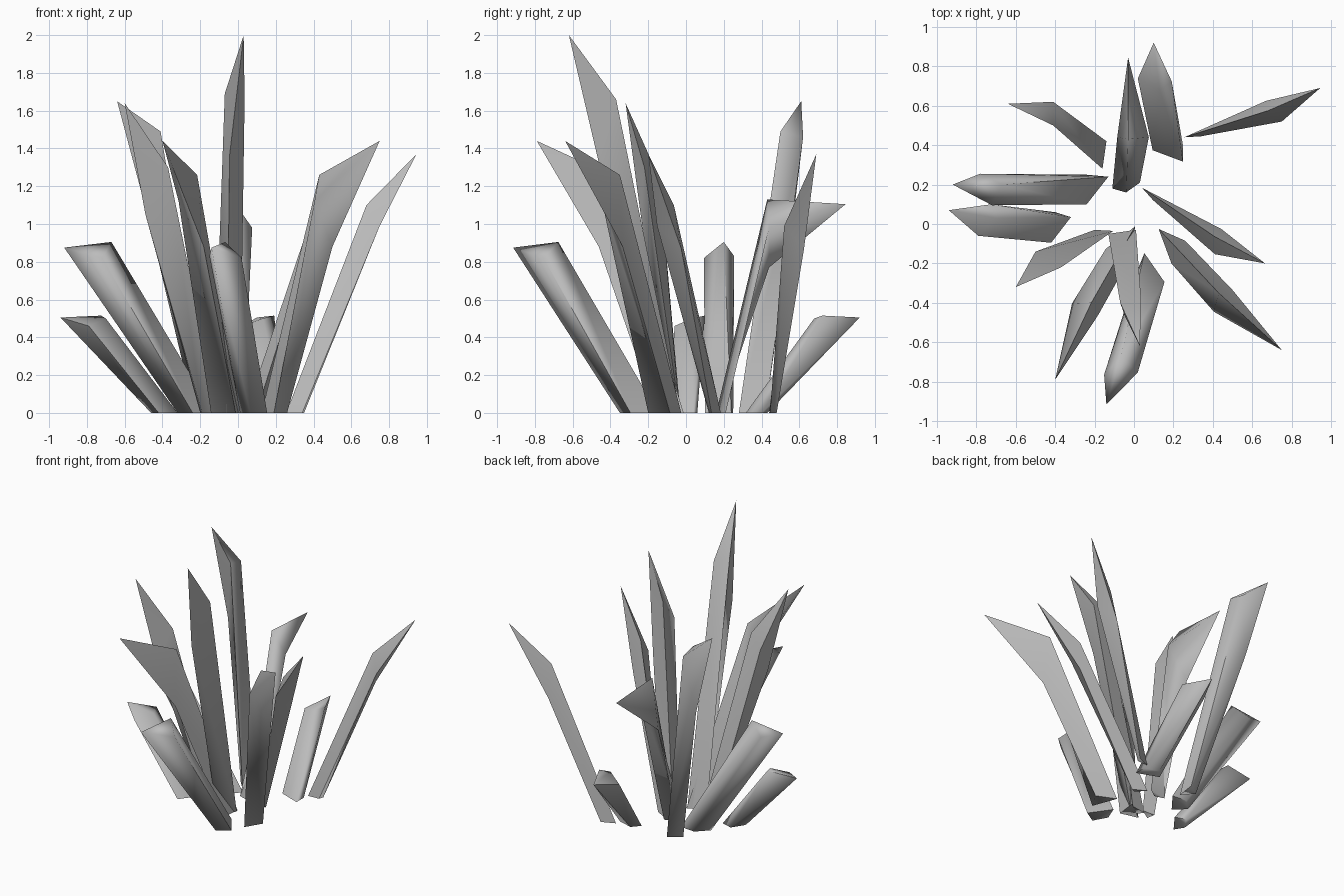
import bpy
import math
from mathutils import Matrix, Vector

default_cube = bpy.data.objects.get("Cube")
if default_cube:
    bpy.data.objects.remove(default_cube, do_unlink=True)

# One plain grey stone material
stone = bpy.data.materials.new("grey_crystal")
stone.use_nodes = True
grey = (0.5, 0.5, 0.5, 1)
stone.diffuse_color = grey
stone.node_tree.nodes["Principled BSDF"].inputs["Base Color"].default_value = grey


def crystal(name, tip, shoulders, foot):
    """Shard with a tip, three shoulders and a flat foot on the ground.
    A three-cornered foot gives a pointed prism; a fourth foot corner
    (the first one) runs straight up to the tip and gives a blunt, slanted end."""
    top = [Vector(p) for p in [tip] + shoulders]
    base = [Vector((x, y, 0)) for x, y in foot]
    count = len(foot)
    ring = list(range(4 - count, 4))
    floor = list(range(4, 4 + count))
    faces = [(0, 1, 2), (0, 2, 3), floor]
    if count == 3:
        faces.append((0, 3, 1))
    for i in range(count):
        j = (i + 1) % count
        faces.append((ring[i], ring[j], floor[j], floor[i]))
    mesh = bpy.data.meshes.new(name)
    mesh.from_pydata(top + base, [], faces)
    mesh.materials.append(stone)
    obj = bpy.data.objects.new(name, mesh)
    bpy.context.collection.objects.link(obj)
    # Make the faces point outwards, then smooth all but the sharpest edges
    bpy.ops.object.select_all(action="DESELECT")
    obj.select_set(True)
    bpy.context.view_layer.objects.active = obj
    bpy.ops.object.mode_set(mode="EDIT")
    bpy.ops.mesh.select_all(action="SELECT")
    bpy.ops.mesh.normals_make_consistent(inside=False)
    bpy.ops.object.mode_set(mode="OBJECT")
    bpy.ops.object.shade_smooth_by_angle(angle=math.radians(90))
    return obj


def turned_copy(source, name, degrees, old_tip, new_tip):
    """Copy a shard, turned about the vertical, with its tip moved to a new place."""
    copy = source.copy()
    copy.data = source.data.copy()
    copy.name = copy.data.name = name
    bpy.context.collection.objects.link(copy)
    turn = Matrix.Rotation(math.radians(degrees), 4, "Z")
    move_in = Matrix.Translation((-old_tip[0], -old_tip[1], 0))
    move_out = Matrix.Translation((new_tip[0], new_tip[1], 0))
    copy.data.transform(move_out @ turn @ move_in)


# Tallest shard, leaning to the front
crystal("tallest_crystal", (.03, -.62, 2),
        [(.035, -.37, 1.66), (-.07, -.4, 1.69), (-.045, -.47, 1.36)],
        [(.01, -.03), (-.13, -.05), (-.06, -.15)])

# Single shard leaning to the back
crystal("back_crystal", (-.03, .845, 1.105),
        [(-.085, .44, .77), (-.03, .43, 1.13), (.075, .44, .98)],
        [(-.11, .18), (-.04, .16), (.03, .21)])

# Tall shards on the right side
crystal("tall_back_right_crystal", (-.64, .61, 1.65),
        [(-.41, .62, 1.46), (-.41, .5, 1.49), (-.48, .57, 1.05)],
        [(-.14, .42), (-.16, .28), (-.23, .36)])
crystal("tall_front_right_crystal", (-.6, -.32, 1.64),
        [(-.5, -.14, 1.24), (-.37, -.22, 1.3), (-.49, -.24, 1.05)],
        [(-.2, -.03), (-.105, -.035), (-.19, -.09)])

# Broad shards leaning to the front
broad = crystal("broad_front_left_crystal", (.75, -.64, 1.44),
                [(.5, -.335, .88), (.43, -.35, 1.26), (.405, -.445, 1.12)],
                [(.26, -.085), (.125, -.025), (.19, -.2)])
turned_copy(broad, "broad_front_right_crystal", -73, (.75, -.64), (-.4, -.79))

# Slender shards on the left side
slender = crystal("slender_back_left_crystal", (.945, .69, 1.37),
                  [(.67, .625, .87), (.68, .575, 1.1), (.75, .52, .99)],
                  [(.35, .48), (.255, .44), (.34, .445)])
turned_copy(slender, "slender_front_left_crystal", -51.5, (.945, .69), (.665, -.2))

# Medium shards with blunt ends
medium = crystal("medium_right_crystal", (-.92, .2, .875),
                 [(-.78, .255, .83), (-.67, .2, .905), (-.72, .095, .82)],
                 [(-.32, .17), (-.24, .25), (-.13, .24), (-.24, .1)])
turned_copy(medium, "medium_front_crystal", 73, (-.92, .2), (-.14, -.915))

# Short shards with blunt ends
short = crystal("short_right_crystal", (-.94, .07, .505),
                [(-.725, .1, .515), (-.7, .03, .5), (-.79, -.06, .46)],
                [(-.46, -.03), (-.4, .06), (-.32, .035), (-.42, -.095)])
turned_copy(short, "short_back_crystal", -73, (-.94, .07), (.1, .92))
